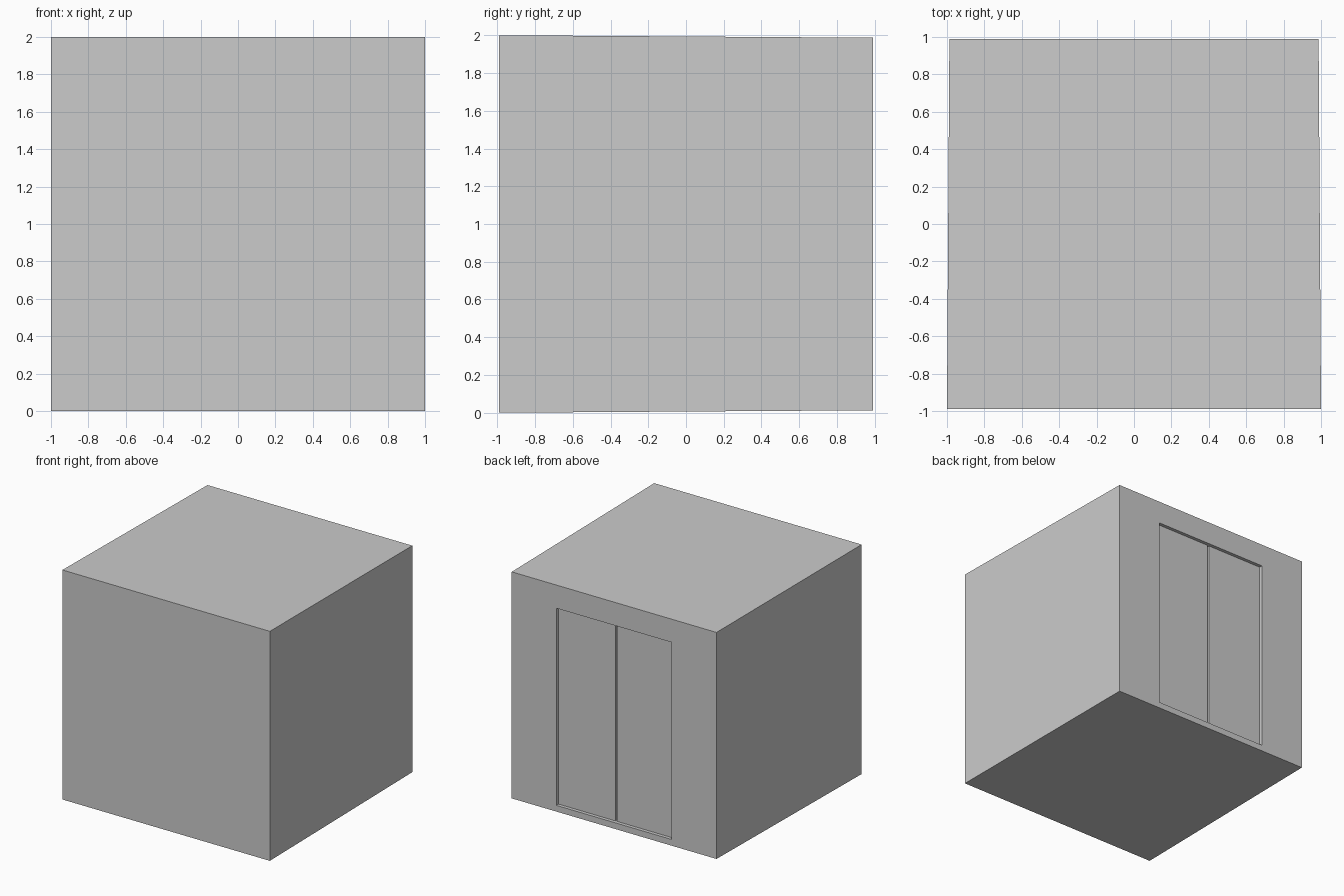
import bpy, bmesh

if "Cube" in bpy.data.objects:
    bpy.data.objects.remove(bpy.data.objects["Cube"])

BACK_Y = 0.99          # half depth of the cabin
BACK_SCALE = 0.987     # the cabin tapers slightly towards the back
DOOR_W, DOOR_Z0, DOOR_Z1 = 0.555, 0.067, 1.785
GAP, RECESS, POCKET = 0.016, 0.03, 0.07


def box(name, x0, x1, y0, y1, z0, z1):
    """Axis-aligned box from its limits."""
    bm = bmesh.new()
    bmesh.ops.create_cube(bm, size=1)
    for v in bm.verts:
        v.co = ((x0 + x1) / 2 + v.co.x * (x1 - x0),
                (y0 + y1) / 2 + v.co.y * (y1 - y0),
                (z0 + z1) / 2 + v.co.z * (z1 - z0))
    mesh = bpy.data.meshes.new(name)
    bm.to_mesh(mesh)
    bm.free()
    obj = bpy.data.objects.new(name, mesh)
    bpy.context.collection.objects.link(obj)
    return obj


# Cabin shell, back end slightly smaller
cabin = box("cabin", -1, 1, -BACK_Y, BACK_Y, 0, 2)
for v in cabin.data.vertices:
    if v.co.y > 0:
        v.co.x *= BACK_SCALE
        v.co.z = 1 + (v.co.z - 1) * BACK_SCALE

# Doorway pocket cut into the back wall
cutter = box("doorway_cutter", -DOOR_W, DOOR_W,
             BACK_Y - POCKET, BACK_Y + 0.1, DOOR_Z0, DOOR_Z1)
cutter.hide_render = True
cutter.hide_viewport = True
cutter.display_type = 'WIRE'
cut = cabin.modifiers.new("doorway", 'BOOLEAN')
cut.operation = 'DIFFERENCE'
cut.solver = 'EXACT'
cut.object = cutter

# Pair of sliding doors with a narrow gap between them
for side, name in ((-1, "left_door"), (1, "right_door")):
    a, b = sorted((side * GAP / 2, side * DOOR_W))
    box(name, a, b, BACK_Y - POCKET, BACK_Y - RECESS, DOOR_Z0, DOOR_Z1)
